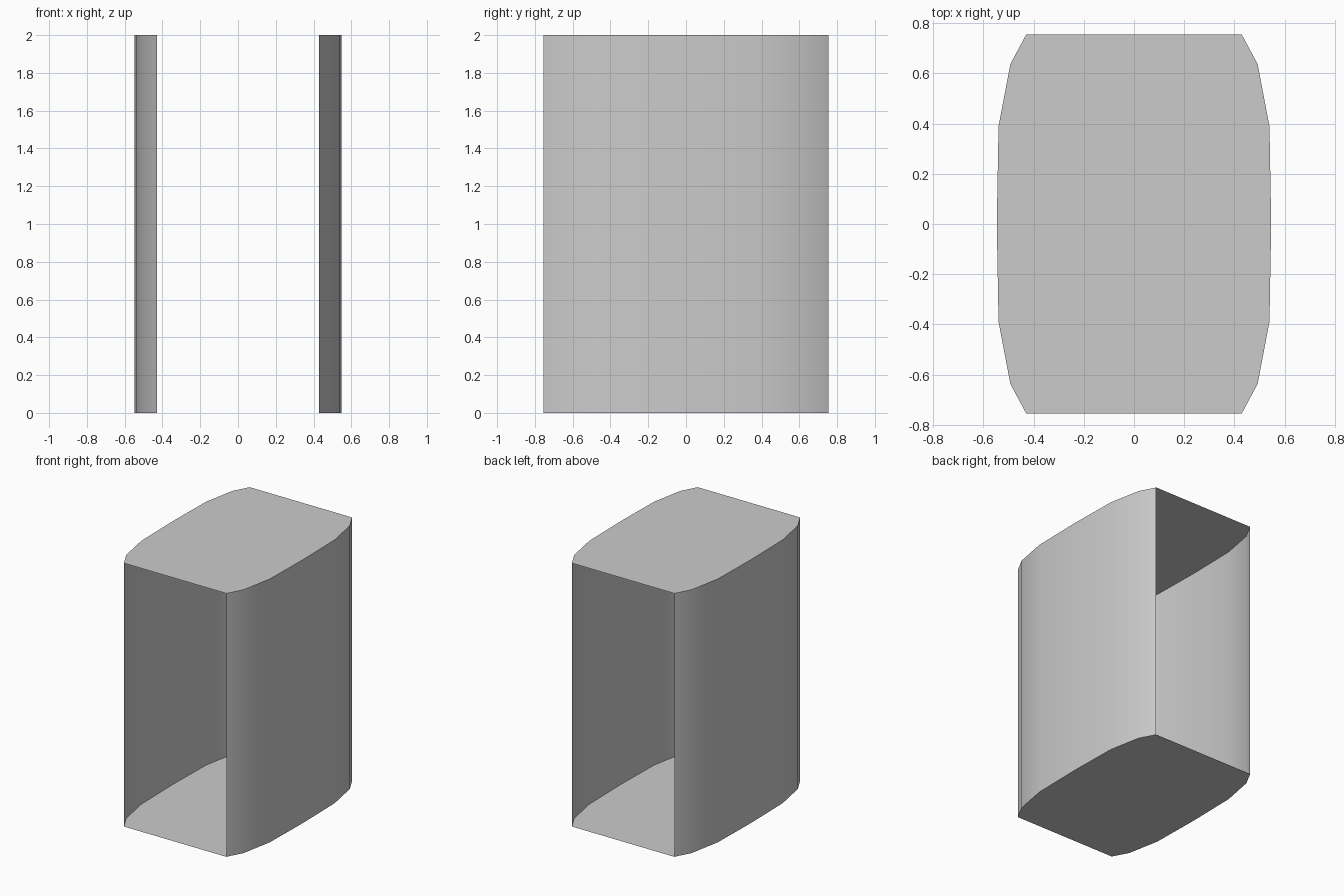
import bpy, bmesh, math

if "Cube" in bpy.data.objects:
    bpy.data.objects.remove(bpy.data.objects["Cube"])

HEIGHT = 2.0
# Right-hand bulged edge of the plan, from the middle to the back corner
QUARTER = [(0.547, 0.0), (0.54, 0.39), (0.493, 0.637), (0.43, 0.755)]
RIGHT = [(x, -y) for x, y in reversed(QUARTER[1:])] + QUARTER
LEFT = [(-x, -y) for x, y in RIGHT]


def make_object(name, bm):
    mesh = bpy.data.meshes.new(name)
    bm.to_mesh(mesh)
    bm.free()
    obj = bpy.data.objects.new(name, mesh)
    bpy.context.collection.objects.link(obj)
    return obj


def panel(name, z, up):
    """Flat lid or floor with the bulged outline."""
    bm = bmesh.new()
    outline = RIGHT + LEFT
    face = bm.faces.new([bm.verts.new((x, y, z)) for x, y in outline])
    if not up:
        face.normal_flip()
    return make_object(name, bm)


def wall(name, profile):
    """Thin bowed side sheet, facing outwards."""
    bm = bmesh.new()
    low = [bm.verts.new((x, y, 0)) for x, y in profile]
    high = [bm.verts.new((x, y, HEIGHT)) for x, y in profile]
    for i in range(len(profile) - 1):
        face = bm.faces.new((low[i], low[i + 1], high[i + 1], high[i]))
        face.smooth = True
    return make_object(name, bm)


# Floor and lid; the front and back stay open
panel("bottom_panel", 0, False)
panel("top_panel", HEIGHT, True)

# Bowed side walls
wall("right_wall", RIGHT)
wall("left_wall", LEFT)
